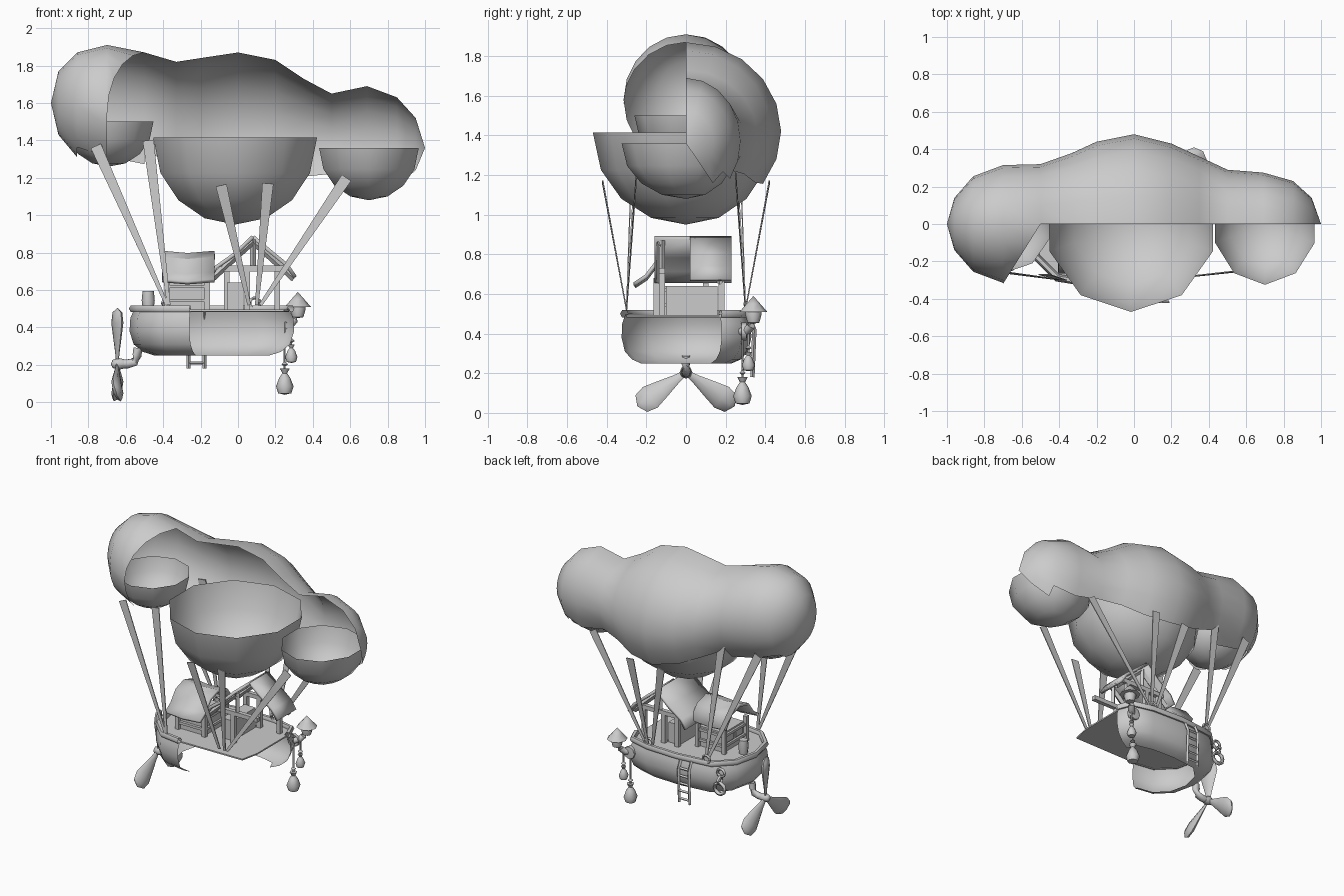
import bpy, bmesh, math
from mathutils import Vector, Matrix

if "Cube" in bpy.data.objects:
    bpy.data.objects.remove(bpy.data.objects["Cube"])

def add(name, verts, faces, smooth=35, thick=0):
    me = bpy.data.meshes.new(name)
    me.from_pydata([tuple(v) for v in verts], [], faces)
    bm = bmesh.new(); bm.from_mesh(me)
    bmesh.ops.remove_doubles(bm, verts=bm.verts, dist=1e-5)
    bmesh.ops.recalc_face_normals(bm, faces=bm.faces)
    bm.to_mesh(me); bm.free()
    ob = bpy.data.objects.new(name, me)
    bpy.context.collection.objects.link(ob)
    if thick:
        m = ob.modifiers.new("thickness", 'SOLIDIFY'); m.thickness = thick; m.offset = 0
    bpy.ops.object.select_all(action='DESELECT')
    ob.select_set(True); bpy.context.view_layer.objects.active = ob
    if smooth:
        bpy.ops.object.shade_smooth_by_angle(angle=math.radians(smooth))
    return ob

def grid(name, rows, keep=None, smooth=60, thick=0):
    n = len(rows[0]); v = [Vector(p) for r in rows for p in r]; f = []
    for i in range(len(rows) - 1):
        for j in range(n - 1):
            if keep is None or keep(i, j):
                f.append((i*n + j, i*n + j + 1, (i+1)*n + j + 1, (i+1)*n + j))
    return add(name, v, f, smooth, thick)

def box(name, lo, hi):
    v = [(x, y, z) for x in (lo[0], hi[0]) for y in (lo[1], hi[1]) for z in (lo[2], hi[2])]
    return add(name, v, [(0,1,3,2), (4,6,7,5), (0,4,5,1), (2,3,7,6), (0,2,6,4), (1,5,7,3)], 0)

def lathe(name, prof, loc, n=8, rot=None):
    rows = []
    for r, z in prof:
        ring = [Vector((r*math.cos(2*math.pi*k/n), r*math.sin(2*math.pi*k/n), z)) for k in range(n + 1)]
        rows.append([(rot @ p if rot else p) + Vector(loc) for p in ring])
    return grid(name, rows, smooth=50)

def tube(name, pts, r, n=6):
    rows = []; P = [Vector(p) for p in pts]
    for i, p in enumerate(P):
        d = (P[min(i+1, len(P)-1)] - P[max(i-1, 0)]).normalized()
        u = d.cross(Vector((0, 0, 1)) if abs(d.z) < .9 else Vector((0, 1, 0))).normalized()
        w = d.cross(u)
        rows.append([p + r*(u*math.cos(2*math.pi*k/n) + w*math.sin(2*math.pi*k/n)) for k in range(n + 1)])
    return grid(name, rows)

def torus(name, c, R, r, axis='Y'):
    pts = []
    for k in range(11):
        a = 2*math.pi*k/10
        o = (R*math.cos(a), 0, R*math.sin(a)) if axis == 'Y' else (0, R*math.cos(a), R*math.sin(a))
        pts.append(Vector(c) + Vector(o))
    return tube(name, pts, r)

# Balloon shell: sections (x, centre z, half depth, height); the upper front is open except the left cap
secs = [(-1, 1.6, 0, 0), (-.96, 1.6, .14, .17), (-.86, 1.59, .255, .28), (-.70, 1.58, .315, .33),
        (-.5, 1.54, .32, .33), (-.33, 1.47, .38, .35), (-.2, 1.44, .44, .40), (0, 1.42, .48, .45),
        (.2, 1.41, .43, .42), (.35, 1.40, .36, .33), (.5, 1.38, .29, .27), (.69, 1.37, .275, .32),
        (.85, 1.37, .23, .26), (.95, 1.365, .14, .155), (1, 1.36, 0, 0)]
rows = []
for i, (x, cz, ry, rz) in enumerate(secs):
    row = []
    for a in range(-54, 307, 18):
        c, s = math.cos(math.radians(a)), math.sin(math.radians(a))
        slant = .2*c if i == 4 and 90 < a < 270 else 0      # slanted edge of the cap
        row.append((x + slant, ry*c, cz + rz*s))
    rows.append(row)
def shell_face(i, j):
    if i < 2: return True
    if i == 2: return j < 16
    if i == 3: return j < 13
    return 1 <= j < 8 or (j == 0 and i > 11)
grid("balloon_shell", rows, shell_face)

# Lower balloon bowls, slightly shallower at the back
def bowl(name, c, rx, front, back, rz):
    rows = []
    for e in (0, 24, 46, 68, 90):
        t = math.radians(e); row = []
        for k in range(11):
            a = k*math.pi/5 + math.pi/2
            ry = back if math.sin(a) > 0 else front
            row.append((c[0] + rx*math.cos(t)*math.cos(a), c[1] + ry*math.cos(t)*math.sin(a), c[2] - rz*math.sin(t)))
        rows.append(row)
    grid(name, rows)
bowl("middle_bowl", (-.015, 0, 1.415), .46, .47, .44, .465)
bowl("left_bowl", (-.69, 0, 1.50), .25, .26, .26, .24)
bowl("right_bowl", (.70, 0, 1.36), .28, .325, .26, .28)

# Hull wall, open toward the front right
plan = [(-.26, -.325), (-.42, -.30), (-.54, -.18), (-.58, 0), (-.54, .18), (-.42, .30),
        (-.15, .33), (.10, .32), (.26, .28), (.30, .18)]
def scaled(p, f, z):
    return (-.14 + (p[0] + .14)*f, p[1]*f, z)
grid("hull_wall", [[scaled(p, f, z) for p in plan] for f, z in
     ((.94, .50), (.99, .45), (1, .38), (.95, .31), (.84, .27), (.70, .25))])
deck = [scaled(p, .94, .49) for p in plan + [(.30, -.18), (.27, -.32)]]
add("deck", deck, [tuple(range(len(deck)))], 0, .01)
tube("deck_rail", [scaled(p, .96, .50) for p in plan], .021)

# Ladder on the back
for x in (-.265, -.18):
    tube("ladder_rail", [(x, .31, .50), (x, .345, .42), (x, .335, .18)], .011, 4)
for i in range(5):
    z = .21 + i*.055
    tube("ladder_rung", [(-.265, .338, z), (-.18, .338, z)], .009, 4)

# Hanging rings and rope coil
torus("rope_ring", (-.48, .28, .45), .028, .010)
torus("rope_ring_lower", (-.48, .295, .40), .025, .009, 'X')
torus("rope_coil", (-.48, .295, .34), .04, .013)

# Propeller and its bent shaft
tube("propeller_shaft", [(-.66, 0, .205), (-.59, 0, .205), (-.555, 0, .215), (-.54, 0, .25), (-.535, 0, .29)], .024, 8)
lathe("propeller_hub", [(0, -.03), (.022, -.02), (.032, .01), (.025, .04), (0, .04)], (-.65, 0, .205), 8,
      Matrix.Rotation(math.pi/2, 3, 'Y'))
for a in (0, 125, 235):
    rot = Matrix.Rotation(math.radians(a), 3, 'X') @ Matrix.Rotation(.35, 3, 'Z') @ Matrix.Diagonal((.35, 1, 1))
    lathe("propeller_blade", [(.015, .01), (.025, .06), (.05, .15), (.068, .22), (.055, .275), (0, .30)],
          (-.645, 0, .205), 8, rot)

# Suspension straps, mirrored front to back
anchors = [(-.38, (-.76, .25, 1.37)), (-.37, (-.48, .27, 1.40)), (.06, (-.09, .42, 1.16)),
           (.10, (.16, .42, 1.17)), (.12, (.58, .25, 1.20))]
for s in (-1, 1):
    for bx, t in anchors:
        a, b = Vector((bx, s*.30, .52)), Vector((t[0], s*t[1], t[2]))
        u = Vector((0, 1, 0)).cross(b - a).normalized()
        add("strap", [a - u*.009, a + u*.009, b + u*.03, b - u*.03], [(0, 1, 2, 3)], 0, .006)
for bx in (-.375, .09):
    torus("strap_ring", (bx, .30, .53), .028, .009)

# Curved roofs: the right slope of the main roof only covers the rear half
ridge_prof = [(-.235, .66), (-.20, .72), (-.10, .79), (0, .885), (.10, .80), (.18, .735), (.225, .67)]
def main_roof(name, prof, ys):
    grid(name, [[(.08 + x, y, z) for x, z in prof] for y in ys], smooth=30, thick=.02)
main_roof("main_roof_left", ridge_prof[:4], (-.16, .03, .23))
main_roof("main_roof_right", ridge_prof[3:], (.02, .23))
small_prof = [(-.26, .65), (-.20, .69), (-.14, .77), (-.05, .80), (.05, .77), (.12, .68)]
grid("small_roof", [[(x, y, z + dz) for y, z in small_prof]
                    for x, dz in ((-.405, 0), (-.27, -.012), (-.125, 0))], smooth=30, thick=.02)

# Main cabin: posts, beams, gable struts and wall
for y in (-.12, .18):
    for x in ((.05,) if y < 0 else (-.06, .05, .21)):
        box("cabin_post", (x - .015, y - .015, .49), (x + .015, y + .015, .73))
    box("cabin_beam", (-.09, y - .015, .70), (.25, y + .015, .73))
    for s in ((-1,) if y < 0 else (-1, 1)):
        tube("gable_strut", [(.08 + s*.22, y - .01, .66), (.08 + s*.1, y - .01, .77), (.08, y - .01, .86)], .018, 4)
    tube("king_post", [(.08, y, .72), (.08, y, .87)], .015, 4)
box("cabin_wall", (-.06, -.10, .49), (.03, .16, .64))

# Small cabin with windows
box("small_cabin", (-.37, -.14, .49), (-.17, .09, .64))
for x in (-.38, -.165):
    for y in (-.15, .10):
        box("small_cabin_post", (x - .014, y - .014, .49), (x + .014, y + .014, .68))
for z in (.535, .61):
    box("window_sill", (-.385, -.16, z), (-.155, .105, z + .018))
for y in (-.08, .03):
    box("window_pane", (-.376, y - .04, .56), (-.37, y + .04, .605))

# Barrel on the stern
lathe("barrel", [(0, .49), (.028, .49), (.035, .545), (.03, .595), (0, .595)], (-.48, .02, 0))

# Lantern on a bent pipe
lathe("lantern_port", [(.045, 0), (.045, .025), (0, .03)], (.25, .28, .41), 8,
      Matrix.Rotation(math.radians(-90), 3, 'X'))
tube("lantern_pipe", [(.25, .28, .41), (.28, .31, .415), (.30, .33, .44), (.315, .34, .48)], .022, 8)
lathe("lantern_body", [(0, .45), (.03, .455), (.042, .50), (.035, .53)], (.32, .34, 0))
lathe("lantern_cap", [(0, .51), (.07, .51), (.035, .55), (0, .59)], (.32, .34, 0))

# Hanging sacks
for x, y, z, k in ((.25, .285, .04, 1), (.285, .315, .21, .7)):
    tube("sack_rope", [(x, y, z + .13*k), (x, y, .43)], .006, 5)
    lathe("sack", [(0, 0), (.035*k, .008*k), (.047*k, .045*k), (.03*k, .09*k), (.013*k, .115*k),
                   (.026*k, .14*k), (0, .14*k)], (x, y, z))
    lathe("sack_knot", [(0, 0), (.018, .012), (0, .03)], (x, y, z + .15*k), 6)
